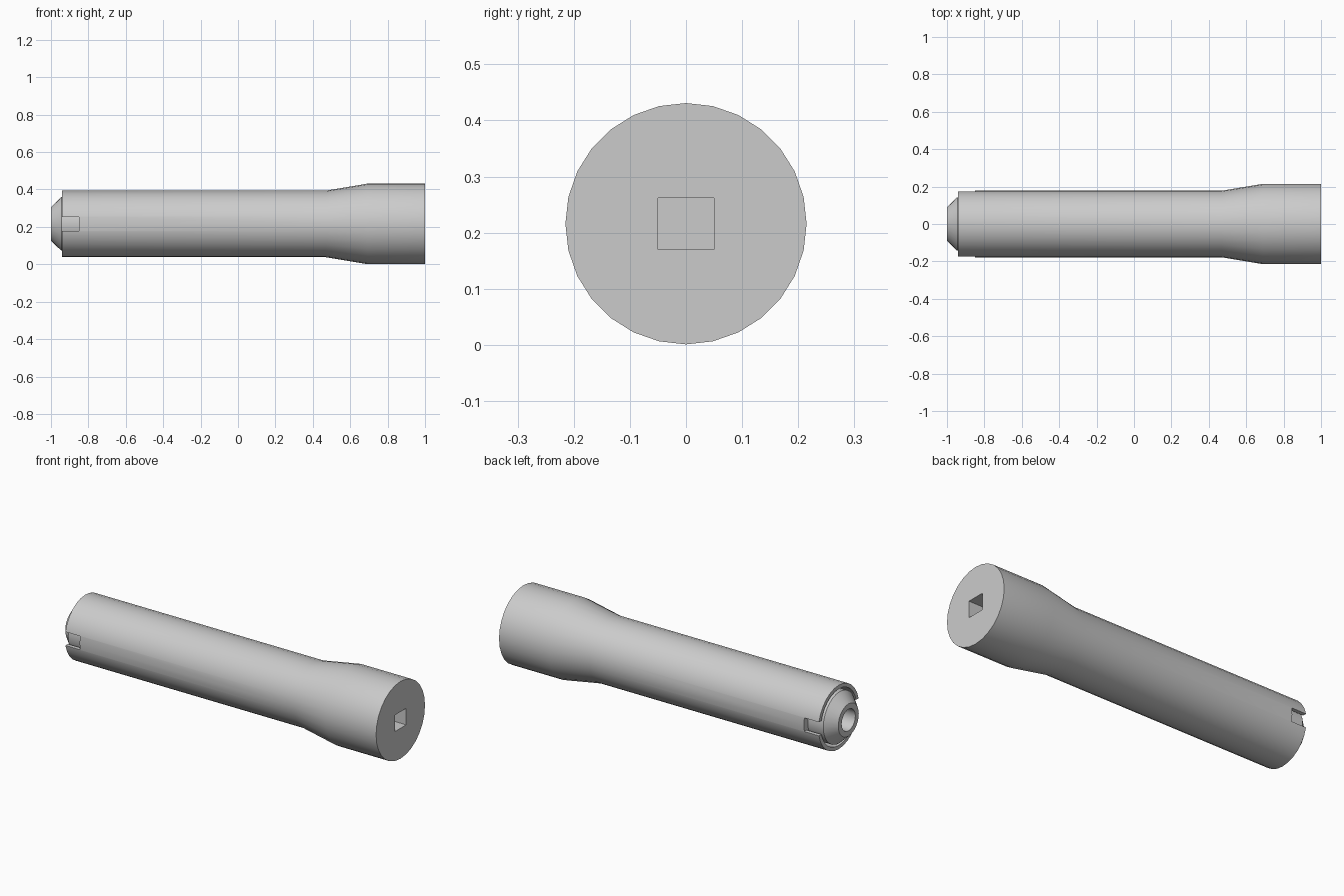
import bpy, bmesh
from math import pi, sin, cos

if "Cube" in bpy.data.objects:
    bpy.data.objects.remove(bpy.data.objects["Cube"])

SIDES = 28
AXIS_Z = 0.216

grey = bpy.data.materials.new("light grey metal")
grey.use_nodes = True
grey.diffuse_color = (0.6, 0.6, 0.6, 1)
grey.node_tree.nodes["Principled BSDF"].inputs["Base Color"].default_value = (0.6, 0.6, 0.6, 1)


def add_object(name, bm):
    bmesh.ops.recalc_face_normals(bm, faces=bm.faces)
    mesh = bpy.data.meshes.new(name)
    bm.to_mesh(mesh)
    bm.free()
    obj = bpy.data.objects.new(name, mesh)
    mesh.materials.append(grey)
    bpy.context.collection.objects.link(obj)
    return obj


def lathe(name, profile):
    """Turn (x, radius) points about the long axis and cap both ends."""
    bm = bmesh.new()
    rings = []
    for x, r in profile:
        angles = [2 * pi * i / SIDES for i in range(SIDES)]
        rings.append([bm.verts.new((x, r * sin(a), AXIS_Z + r * cos(a))) for a in angles])
    for a, b in zip(rings, rings[1:]):
        for i in range(SIDES):
            j = (i + 1) % SIDES
            bm.faces.new((a[i], a[j], b[j], b[i]))
    bm.faces.new(rings[0])
    bm.faces.new(rings[-1])
    return add_object(name, bm)


def cut_box(target, name, center, size):
    bm = bmesh.new()
    bmesh.ops.create_cube(bm, size=1)
    bmesh.ops.scale(bm, vec=size, verts=bm.verts)
    bmesh.ops.translate(bm, vec=center, verts=bm.verts)
    cutter = add_object(name, bm)
    cutter.hide_render = True
    mod = target.modifiers.new(name, "BOOLEAN")
    mod.operation = "DIFFERENCE"
    mod.solver = "EXACT"
    mod.object = cutter
    bpy.context.view_layer.objects.active = target
    bpy.ops.object.modifier_apply(modifier=name)
    bpy.data.objects.remove(cutter)


# Handle with flared head and a shallow bore at the narrow end
handle = lathe("handle", [
    (-0.85, 0.157), (-0.94, 0.157), (-0.94, 0.178), (0.47, 0.178),
    (0.69, 0.215), (1.0, 0.215)])

# Square drive socket in the head
cut_box(handle, "socket_cut", (1.0, 0, AXIS_Z), (0.3, 0.1, 0.092))

# Opposite notches in the rim of the bore
for side in (-1, 1):
    cut_box(handle, "notch_cut", (-0.9, side * 0.18, AXIS_Z), (0.1, 0.076, 0.076))

# Tapered nose plug with a round hole
plug = lathe("nose_plug", [
    (-0.84, 0.143), (-0.945, 0.143), (-1.0, 0.09), (-1.0, 0.06), (-0.85, 0.06)])

for obj in (handle, plug):
    bpy.ops.object.select_all(action="DESELECT")
    obj.select_set(True)
    bpy.context.view_layer.objects.active = obj
    bpy.ops.object.shade_smooth_by_angle(angle=pi / 7)
